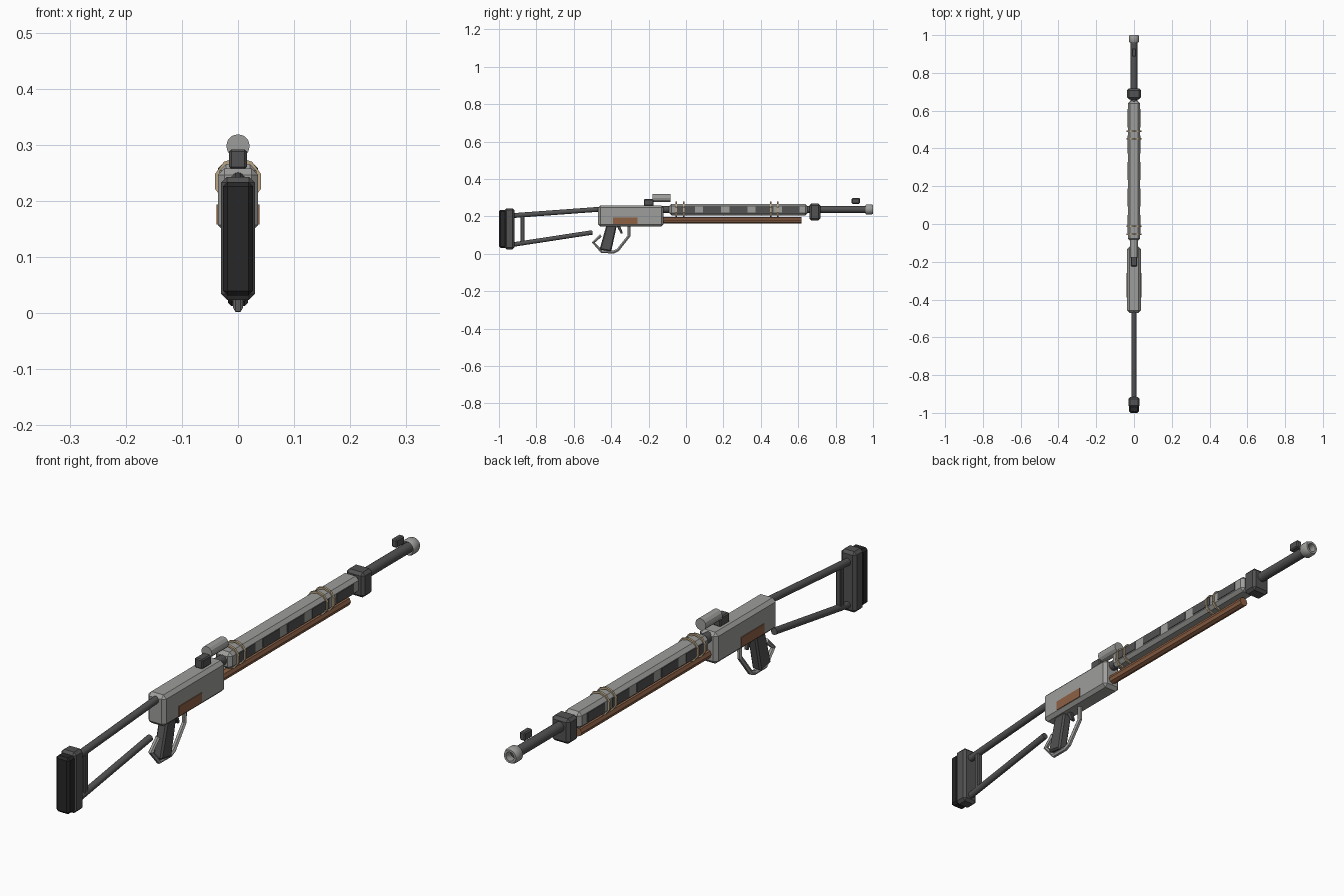
import bpy
import bmesh
import math
from mathutils import Vector

if "Cube" in bpy.data.objects:
    bpy.data.objects.remove(bpy.data.objects["Cube"])


def material(name, rgb):
    m = bpy.data.materials.new(name)
    m.use_nodes = True
    m.diffuse_color = (*rgb, 1)
    bsdf = next(n for n in m.node_tree.nodes if n.type == "BSDF_PRINCIPLED")
    bsdf.inputs["Base Color"].default_value = (*rgb, 1)
    return m


steel = material("light steel", (0.34, 0.34, 0.33))
gunmetal = material("gunmetal", (0.085, 0.085, 0.085))
rubber = material("black rubber", (0.02, 0.02, 0.02))
wood = material("brown wood", (0.27, 0.12, 0.06))
brass = material("pale brass", (0.48, 0.38, 0.24))


def finish(name, bm, mat, smooth=False):
    bmesh.ops.recalc_face_normals(bm, faces=bm.faces)
    mesh = bpy.data.meshes.new(name)
    bm.to_mesh(mesh)
    bm.free()
    ob = bpy.data.objects.new(name, mesh)
    bpy.context.collection.objects.link(ob)
    mesh.materials.append(mat)
    if smooth:
        bpy.ops.object.select_all(action="DESELECT")
        ob.select_set(True)
        bpy.context.view_layer.objects.active = ob
        bpy.ops.object.shade_smooth_by_angle(angle=math.radians(40))
    return ob


def box(name, mat, half_x, y, z, bevel=0.0, x=0.0):
    """Box from y and z ranges, with chamfered edges."""
    bm = bmesh.new()
    bmesh.ops.create_cube(bm, size=1)
    for v in bm.verts:
        v.co = (x + v.co.x * 2 * half_x,
                y[0] + (v.co.y + 0.5) * (y[1] - y[0]),
                z[0] + (v.co.z + 0.5) * (z[1] - z[0]))
    if bevel:
        bmesh.ops.bevel(bm, geom=bm.edges[:], offset=bevel, segments=1,
                        affect="EDGES", profile=0.5)
    return finish(name, bm, mat)


def rod(name, mat, a, b, radius, sides=16, smooth=True):
    """Cylinder between two (y, z) points on the centre plane."""
    a, b = Vector((0, *a)), Vector((0, *b))
    bm = bmesh.new()
    bmesh.ops.create_cone(bm, cap_ends=True, segments=sides, radius1=radius,
                          radius2=radius, depth=(b - a).length)
    turn = Vector((0, 0, 1)).rotation_difference(b - a).to_matrix().to_4x4()
    turn.translation = (a + b) / 2
    bm.transform(turn)
    return finish(name, bm, mat, smooth)


def plate(name, mat, half_x, outline, bevel):
    """Side outline of (y, z) points extruded across x."""
    bm = bmesh.new()
    face = bm.faces.new([bm.verts.new((-half_x, *p)) for p in outline])
    out = bmesh.ops.extrude_face_region(bm, geom=[face])
    for v in out["geom"]:
        if isinstance(v, bmesh.types.BMVert):
            v.co.x = half_x
    bmesh.ops.bevel(bm, geom=bm.edges[:], offset=bevel, segments=1,
                    affect="EDGES", profile=0.5)
    return finish(name, bm, mat)


def lathe(name, mat, profile, z, sides, smooth=False):
    """Closed (radius, y) profile spun around a lengthwise axis."""
    bm = bmesh.new()
    rings = []
    for i in range(sides):
        t = math.tau * (i + 0.5) / sides
        rings.append([bm.verts.new((r * math.cos(t), y, z + r * math.sin(t)))
                      for r, y in profile])
    n = len(profile)
    for i in range(sides):
        p, q = rings[i], rings[(i + 1) % sides]
        for j in range(n):
            k = (j + 1) % n
            bm.faces.new((p[j], p[k], q[k], q[j]))
    return finish(name, bm, mat, smooth)


axis_z = 0.237

# Receiver with wooden side inlays
box("receiver", steel, 0.036, (-0.47, -0.12), (0.145, 0.258), 0.012)
for side, sx in (("left", 1), ("right", -1)):
    box("receiver_inlay_" + side, wood, 0.003, (-0.39, -0.26), (0.158, 0.194), x=sx * 0.0355)

# Barrel, handguard and muzzle
rod("barrel", gunmetal, (-0.14, axis_z), (0.975, axis_z), 0.018)
box("handguard", steel, 0.033, (-0.09, 0.65), (0.205, 0.266), 0.012)
box("barrel_block", gunmetal, 0.036, (0.66, 0.718), (0.178, 0.268), 0.01)
lathe("muzzle", steel, [(0.02, 0.965), (0.024, 0.96), (0.028, 0.966),
                        (0.028, 0.99), (0.024, 1.0), (0.016, 1.0), (0.014, 0.976)],
      axis_z, 16, True)

# Handguard vents on both sides
for i in range(5):
    mid = 0.14 * i
    for side, sx in (("left", 1), ("right", -1)):
        box(f"vent_{side}_{i + 1}", gunmetal, 0.003, (mid - 0.048, mid + 0.048),
            (0.221, 0.253), x=sx * 0.0325)

# Brass bands in two pairs
for i, y in enumerate((-0.053, -0.013, 0.452, 0.49)):
    lathe(f"band_{i + 1}", brass,
          [(0.036, y - 0.004), (0.043, y - 0.004), (0.043, y + 0.004), (0.036, y + 0.004)],
          0.235, 10)

# Wooden rail under the barrel
rod("lower_rail", wood, (-0.13, 0.18), (0.617, 0.18), 0.017, 8, False)

# Sights
box("front_sight", gunmetal, 0.011, (0.886, 0.93), (0.267, 0.297), 0.004)
box("rear_sight", gunmetal, 0.016, (-0.225, -0.173), (0.257, 0.292), 0.004)
rod("scope", steel, (-0.178, 0.298), (-0.083, 0.298), 0.021, 12, False)

# Skeleton stock
rod("stock_upper_tube", gunmetal, (-0.46, 0.238), (-0.925, 0.204), 0.013)
rod("stock_lower_tube", gunmetal, (-0.5, 0.114), (-0.925, 0.049), 0.012)
box("stock_strut", gunmetal, 0.01, (-0.886, -0.864), (0.057, 0.205), 0.003)
box("butt_frame", gunmetal, 0.03, (-0.97, -0.917), (0.024, 0.243), 0.01)
box("butt_pad", rubber, 0.027, (-1.0, -0.96), (0.032, 0.234), 0.008)

# Pistol grip and trigger
plate("pistol_grip", gunmetal, 0.018,
      [(-0.425, 0.155), (-0.37, 0.15), (-0.4, 0.012), (-0.462, 0.022)], 0.006)
plate("trigger", gunmetal, 0.007,
      [(-0.372, 0.15), (-0.352, 0.15), (-0.338, 0.11), (-0.348, 0.107)], 0.002)

# Bent guard around the grip
curve = bpy.data.curves.new("hand_guard_loop", "CURVE")
curve.dimensions = "3D"
curve.bevel_depth = 0.009
curve.bevel_resolution = 1
curve.use_fill_caps = True
path = [(-0.305, 0.15), (-0.305, 0.095), (-0.365, 0.019), (-0.385, 0.01),
        (-0.45, 0.01), (-0.495, 0.06), (-0.455, 0.098)]
spline = curve.splines.new("POLY")
spline.points.add(len(path) - 1)
for point, (y, z) in zip(spline.points, path):
    point.co = (0, y, z, 1)
curve.materials.append(steel)
guard = bpy.data.objects.new("hand_guard_loop", curve)
bpy.context.collection.objects.link(guard)
bpy.ops.object.select_all(action="DESELECT")
guard.select_set(True)
bpy.context.view_layer.objects.active = guard
bpy.ops.object.convert(target="MESH")
bpy.ops.object.shade_flat()
